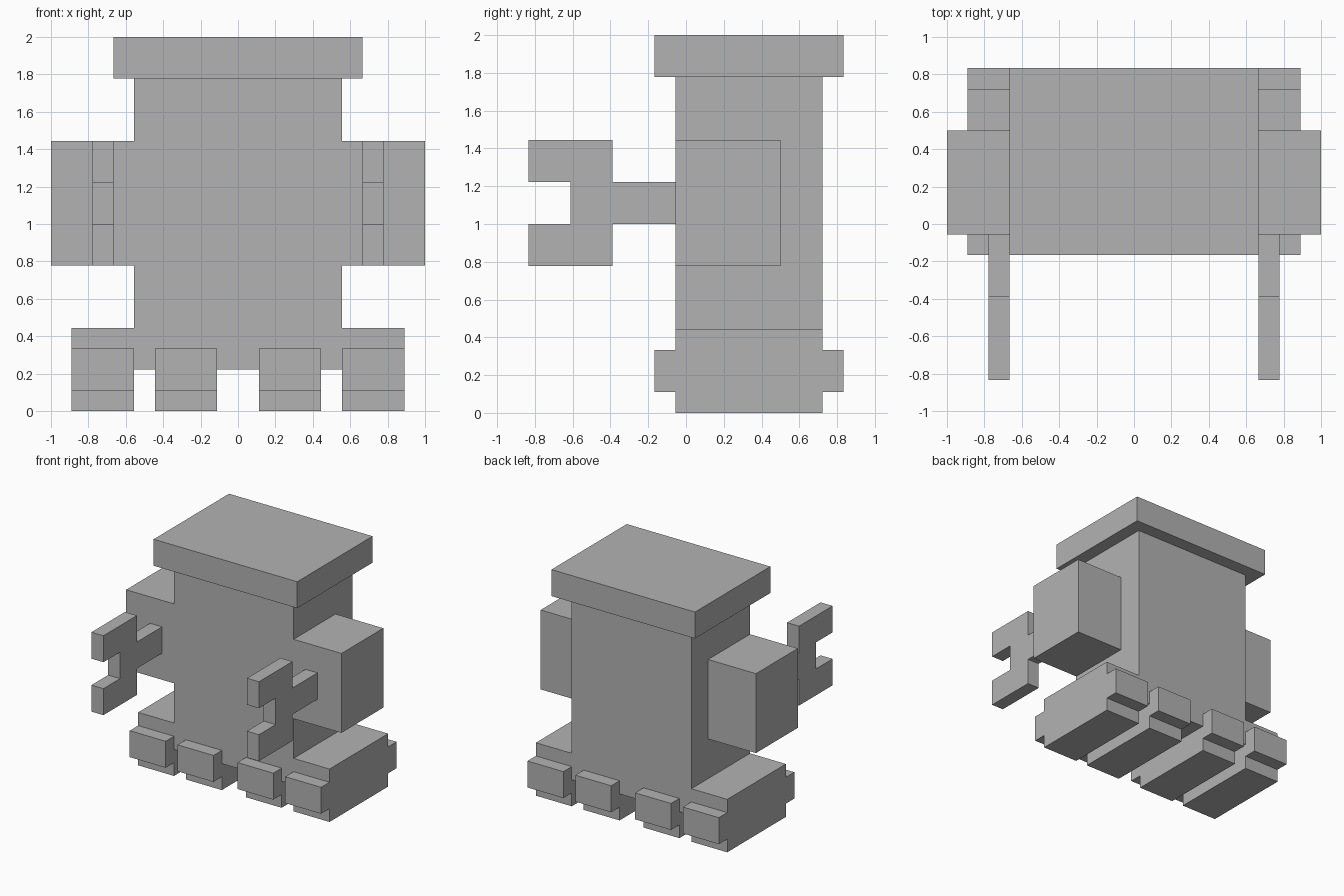
import bpy
import bmesh

U = 1 / 9  # one block unit

cube = bpy.data.objects.get("Cube")
if cube:
    bpy.data.objects.remove(cube, do_unlink=True)

grey = bpy.data.materials.new("grey")
grey.use_nodes = True
COLOUR = (0.45, 0.45, 0.45, 1)
grey.diffuse_color = COLOUR
grey.node_tree.nodes["Principled BSDF"].inputs["Base Color"].default_value = COLOUR


def slab(name, profile, x0, x1):
    """Extrude a side profile of (y, z) points from x0 to x1, in block units."""
    bm = bmesh.new()
    face = bm.faces.new([bm.verts.new((x0 * U, y * U, z * U)) for y, z in profile])
    ext = bmesh.ops.extrude_face_region(bm, geom=[face])["geom"]
    moved = [v for v in ext if isinstance(v, bmesh.types.BMVert)]
    bmesh.ops.translate(bm, verts=moved, vec=((x1 - x0) * U, 0, 0))
    bmesh.ops.recalc_face_normals(bm, faces=bm.faces)
    mesh = bpy.data.meshes.new(name)
    bm.to_mesh(mesh)
    bm.free()
    mesh.materials.append(grey)
    obj = bpy.data.objects.new(name, mesh)
    bpy.context.collection.objects.link(obj)
    return obj


def pair(name, profile, x0, x1):
    """Matching left (+x) and right (-x) parts."""
    slab("left_" + name, profile, x0, x1)
    slab("right_" + name, profile, -x1, -x0)


def rect(y0, y1, z0, z1):
    return [(y0, z0), (y1, z0), (y1, z1), (y0, z1)]


# Torso and overhanging head slab
slab("body", rect(-0.5, 6.5, 2, 16), -5, 5)
slab("head", rect(-1.5, 7.5, 16, 18), -6, 6)

# Shoulder blocks on the sides
pair("arm", rect(-0.5, 4.5, 7, 13), 5, 9)

# Forked claws reaching forward
claw = [(-0.5, 9), (-0.5, 11), (-3.5, 11), (-3.5, 13), (-7.5, 13), (-7.5, 11),
        (-5.5, 11), (-5.5, 9), (-7.5, 9), (-7.5, 7), (-3.5, 7), (-3.5, 9)]
pair("claw", claw, 6, 7)


# Feet with a toe block at the front and the back
def foot(top):
    return [(-0.5, 0), (6.5, 0), (6.5, 1), (7.5, 1), (7.5, 3), (6.5, 3),
            (6.5, top), (-0.5, top), (-0.5, 3), (-1.5, 3), (-1.5, 1), (-0.5, 1)]


pair("outer_foot", foot(4), 5, 8)
pair("inner_foot", foot(2), 1, 4)
